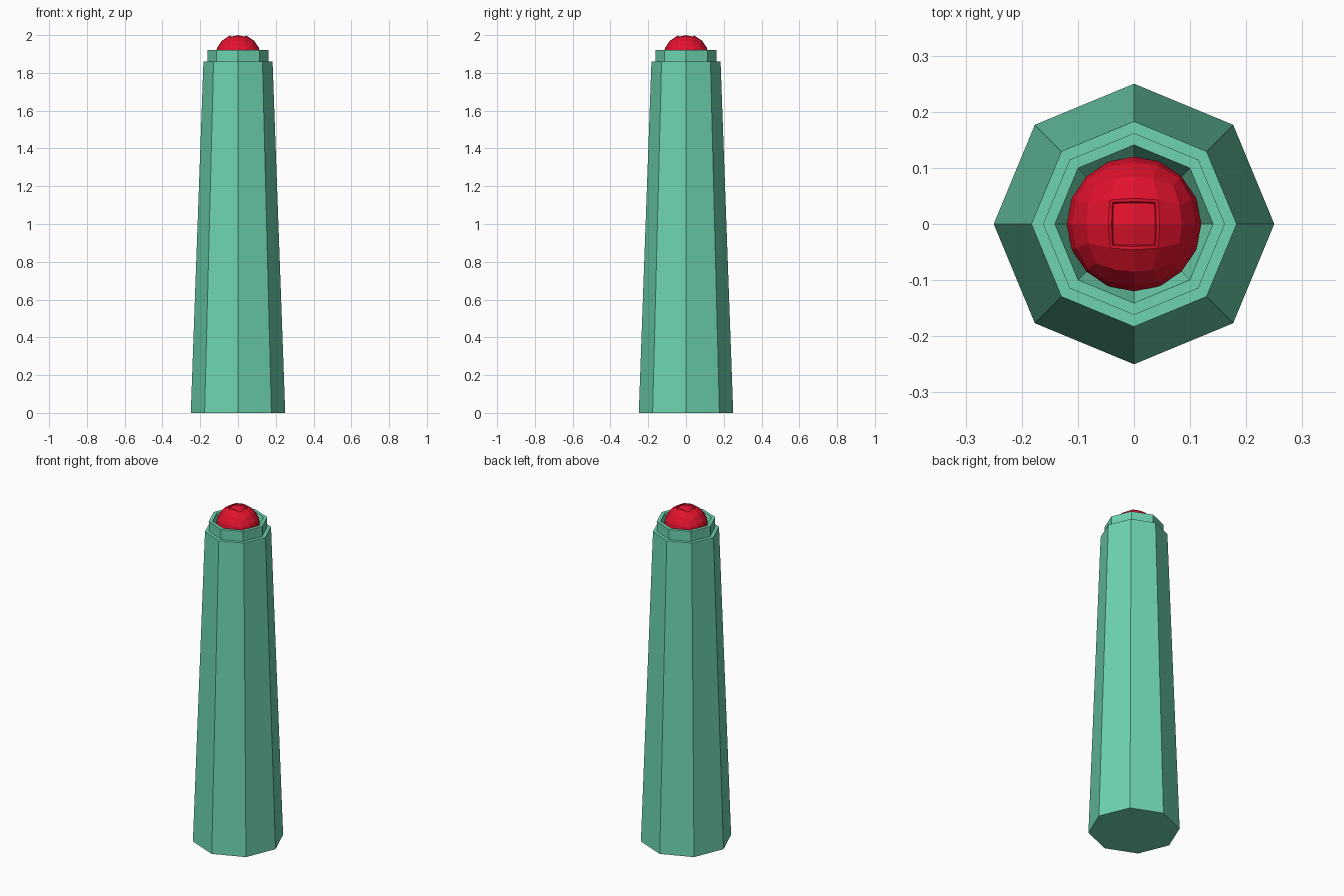
import bpy, bmesh, math
from mathutils import Vector

if "Cube" in bpy.data.objects:
    bpy.data.objects.remove(bpy.data.objects["Cube"])


def material(name, color):
    m = bpy.data.materials.new(name)
    m.diffuse_color = (*color, 1)
    m.use_nodes = True
    m.node_tree.nodes["Principled BSDF"].inputs["Base Color"].default_value = m.diffuse_color
    return m


def add_object(name, bm, mat):
    bmesh.ops.recalc_face_normals(bm, faces=bm.faces)
    me = bpy.data.meshes.new(name)
    bm.to_mesh(me)
    bm.free()
    me.materials.append(mat)
    ob = bpy.data.objects.new(name, me)
    bpy.context.collection.objects.link(ob)
    return ob


green = material("mint_green", (0.155, 0.66, 0.43))
red = material("lamp_red", (0.75, 0.006, 0.026))

# Tapered octagonal post with stepped collar and socket
SIDES = 8
profile = [(0.25, 0), (0.183, 1.86), (0.162, 1.86),
           (0.162, 1.92), (0.141, 1.92), (0.112, 1.84)]
bm = bmesh.new()
rings = []
for r, z in profile:
    angles = [2 * math.pi * i / SIDES for i in range(SIDES)]
    rings.append([bm.verts.new((r * math.cos(a), r * math.sin(a), z)) for a in angles])
for low, high in zip(rings, rings[1:]):
    for i in range(SIDES):
        j = (i + 1) % SIDES
        bm.faces.new((low[i], low[j], high[j], high[i]))
bm.faces.new(rings[0])
bm.faces.new(rings[-1])
add_object("post", bm, green)

# Rounded-cube lamp ball seated in the socket
R, CENTRE = 0.12, Vector((0, 0, 1.88))
bm = bmesh.new()
bmesh.ops.create_cube(bm, size=2)
bmesh.ops.subdivide_edges(bm, edges=bm.edges[:], cuts=3, use_grid_fill=True)
for v in bm.verts:
    v.co = Vector([math.tan(c * math.pi / 4) for c in v.co]).normalized() * R + CENTRE

# Shallow square inset on top of the lamp
top = [f for f in bm.faces
       if max(abs(v.co.x) for v in f.verts) < 0.05
       and max(abs(v.co.y) for v in f.verts) < 0.05 and f.normal.z > 0.5
       and f.calc_center_median().z > CENTRE.z]
bmesh.ops.inset_region(bm, faces=top, thickness=0.006, depth=0)
bmesh.ops.inset_region(bm, faces=top, thickness=0.001, depth=-0.006)
# Keep the lamp crown at exactly two units
shift = 2.0 - max(v.co.z for v in bm.verts)
for v in bm.verts:
    v.co.z += shift
add_object("lamp", bm, red)
